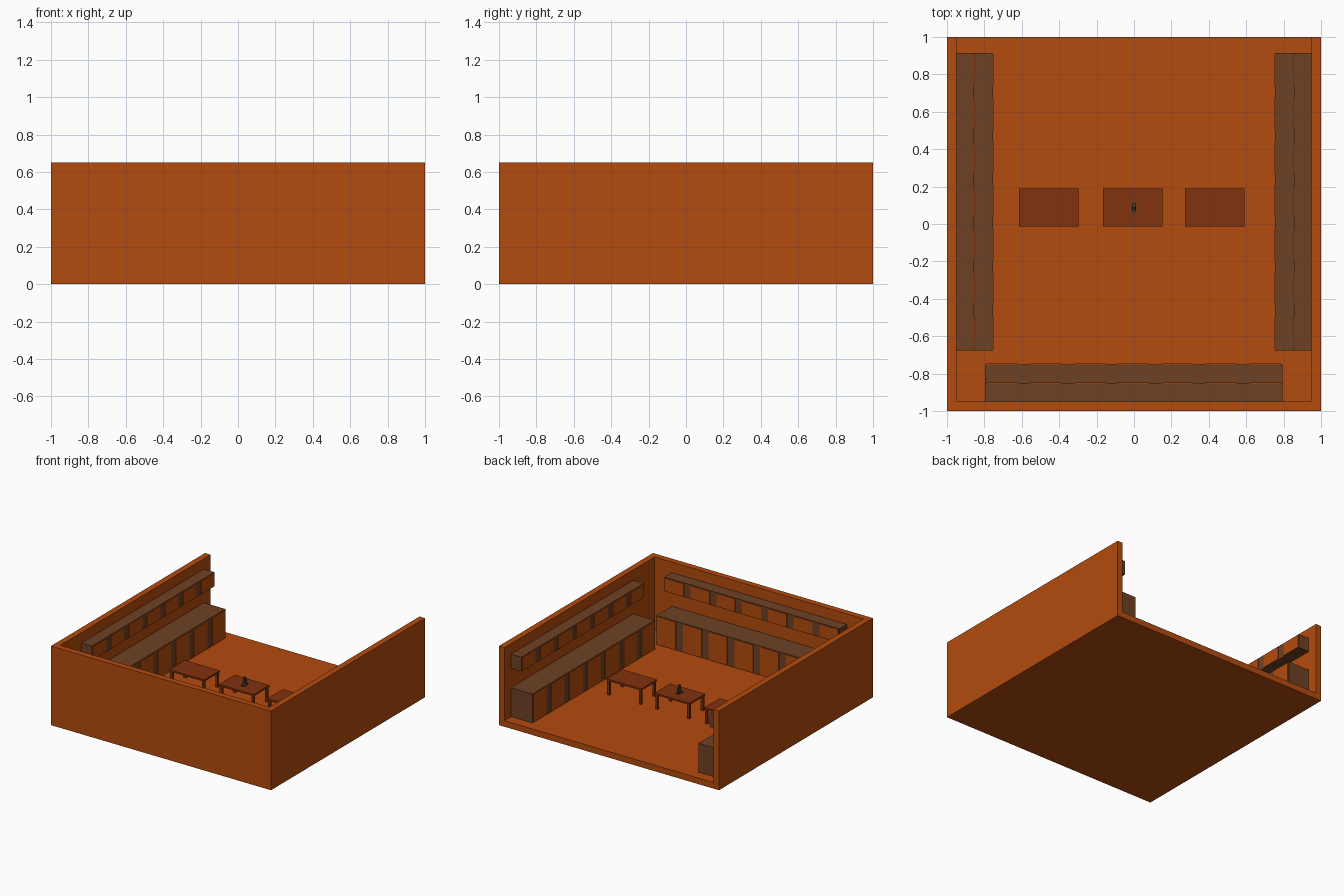
import bpy, bmesh

if "Cube" in bpy.data.objects:
    bpy.data.objects.remove(bpy.data.objects["Cube"])


def material(name, color):
    m = bpy.data.materials.new(name)
    m.diffuse_color = (*color, 1)
    m.use_nodes = True
    m.node_tree.nodes["Principled BSDF"].inputs["Base Color"].default_value = m.diffuse_color
    return m


ORANGE = material("burnt orange", (0.456, 0.07, 0.0044))
BROWN = material("cabinet brown", (0.156, 0.053, 0.017))
TABLE = material("table red brown", (0.216, 0.032, 0.0044))
DARK = material("instrument dark brown", (0.08, 0.045, 0.03))


def finish(name, bm, mat):
    bmesh.ops.recalc_face_normals(bm, faces=bm.faces)
    me = bpy.data.meshes.new(name)
    bm.to_mesh(me)
    bm.free()
    me.materials.append(mat)
    ob = bpy.data.objects.new(name, me)
    bpy.context.collection.objects.link(ob)
    return ob


def box(name, lo, hi, mat):
    """Box between two corners."""
    bm = bmesh.new()
    bmesh.ops.create_cube(bm, size=1)
    for v in bm.verts:
        v.co = [hi[i] if v.co[i] > 0 else lo[i] for i in range(3)]
    return finish(name, bm, mat)


# Room: U-shaped wall profile, open at the back, with the floor between
bm = bmesh.new()
outline = [(-1, -1), (1, -1), (1, 1), (0.95, 1), (0.95, -0.95),
           (-0.95, -0.95), (-0.95, 1), (-1, 1)]
base = bm.faces.new([bm.verts.new((x, y, 0)) for x, y in outline])
top = bmesh.ops.extrude_face_region(bm, geom=[base], use_keep_orig=True)
for g in top["geom"]:
    if isinstance(g, bmesh.types.BMVert):
        g.co.z = 0.65
finish("walls", bm, ORANGE)
box("floor", (-0.95, -0.95, 0), (0.95, 1, 0.05), ORANGE)


# Cabinet runs: u runs along the wall, d is the distance from the wall
def left_wall(u, d, z):
    return (-0.95 + d, u, z)


def right_wall(u, d, z):
    return (0.95 - d, u, z)


def front_wall(u, d, z):
    return (u, -0.95 + d, z)


def placed(name, place, u, d, z, mat):
    a, b = place(u[0], d[0], z[0]), place(u[1], d[1], z[1])
    box(name, [min(p) for p in zip(a, b)], [max(p) for p in zip(a, b)], mat)


DOORS, DOOR_W = 7, 0.17


def cabinet(name, place, u0, u1, depth, z0, z1):
    placed(name, place, (u0, u1), (0, depth - 0.005), (z0, z1), BROWN)
    margin = 0.008
    step = (u1 - u0 - 2 * margin - DOOR_W) / (DOORS - 1)
    for i in range(DOORS):
        u = u0 + margin + i * step
        placed(f"{name}_door_{i + 1}", place, (u, u + DOOR_W),
               (depth - 0.006, depth), (z0 + 0.005, z1 - 0.005), ORANGE)


for side, place, u0, u1, depth in (
        ("left", left_wall, -0.675, 0.915, 0.20),
        ("right", right_wall, -0.675, 0.915, 0.20),
        ("front", front_wall, -0.797, 0.793, 0.205)):
    cabinet(f"{side}_lower_cabinet", place, u0, u1, depth, 0.05, 0.288)
    cabinet(f"{side}_upper_cabinet", place, u0, u1, depth / 2, 0.448, 0.564)

# Three tables with four legs each
Y0, Y1, LEG = -0.013, 0.19, 0.02
for name, x0 in (("left", -0.615), ("middle", -0.165), ("right", 0.273)):
    x1 = x0 + 0.317
    box(f"{name}_table_top", (x0, Y0, 0.168), (x1, Y1, 0.182), TABLE)
    for i, x in enumerate((x0 + 0.004, x1 - 0.004 - LEG)):
        for j, y in enumerate((Y0 + 0.004, Y1 - 0.004 - LEG)):
            box(f"{name}_table_leg_{2 * i + j + 1}", (x, y, 0.05),
                (x + LEG, y + LEG, 0.168), TABLE)

# Small microscope on the middle table
for part, lo, hi in (
        ("base", (-0.014, 0.06, 0.182), (0.014, 0.112, 0.19)),
        ("arm", (-0.007, 0.096, 0.19), (0.007, 0.11, 0.232)),
        ("stage", (-0.012, 0.068, 0.202), (0.012, 0.096, 0.206)),
        ("head", (-0.007, 0.074, 0.224), (0.007, 0.11, 0.234)),
        ("tube", (-0.006, 0.076, 0.212), (0.006, 0.09, 0.25))):
    box(f"microscope_{part}", lo, hi, DARK)
